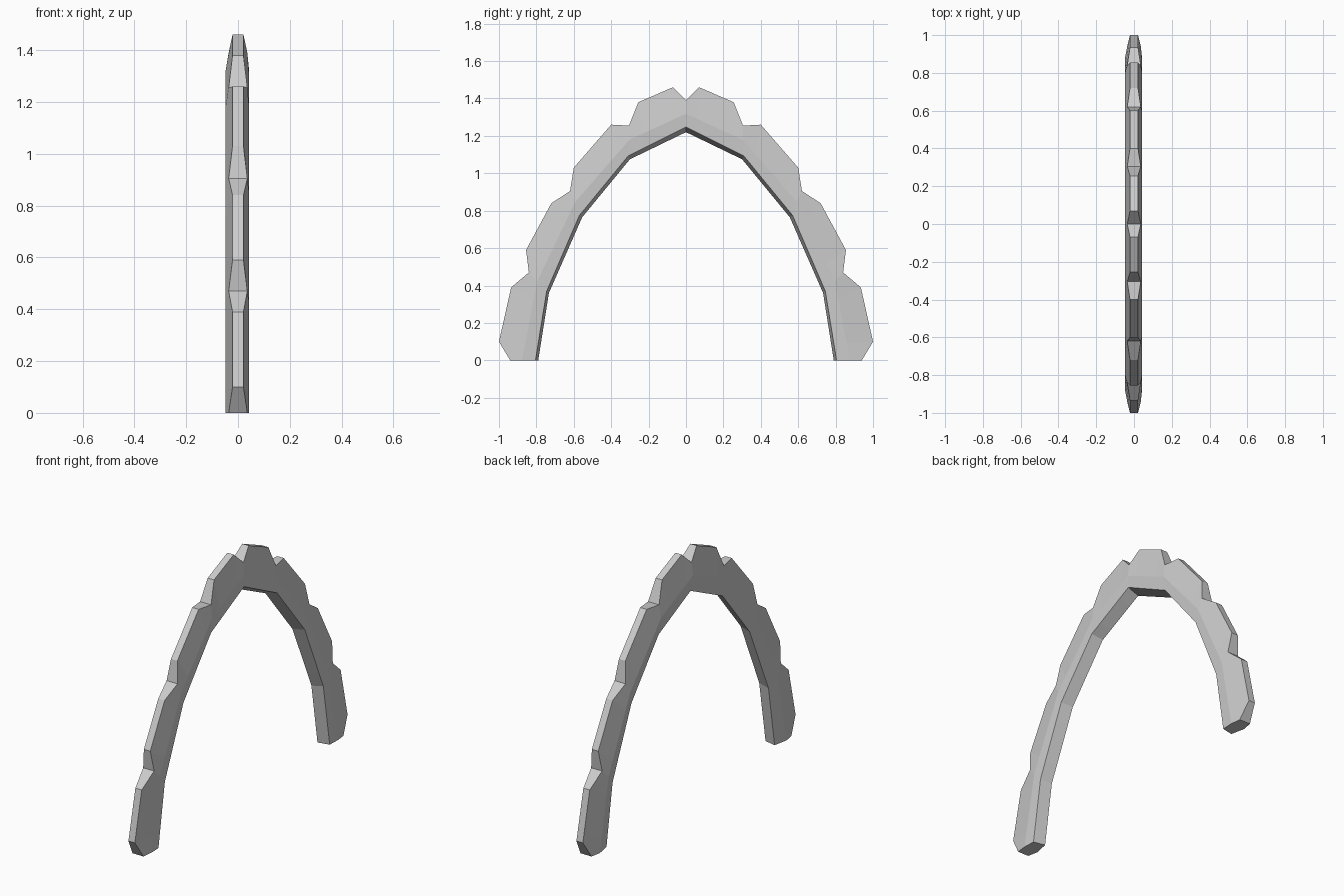
import bpy, bmesh
from mathutils import Vector

if "Cube" in bpy.data.objects:
    bpy.data.objects.remove(bpy.data.objects["Cube"])

# Joints between stone blocks (y, z): inner edge and outer notch, foot to crown
joints = [((0.79, 0.0), (0.94, 0.0)),
          ((0.733, 0.36), (0.84, 0.47)),
          ((0.555, 0.765), (0.62, 0.905)),
          ((0.30, 1.075), (0.305, 1.255)),
          ((0.0, 1.22), (0.0, 1.39))]
# Two bulging outer corners of each block
bumps = [((1.0, 0.10), (0.935, 0.39)),
         ((0.855, 0.59), (0.72, 0.84)),
         ((0.60, 1.03), (0.40, 1.26)),
         ((0.255, 1.38), (0.07, 1.46))]
# Inner edge on the +x side is cut back slightly
inner_back = [(0.805, 0.0), (0.745, 0.37), (0.57, 0.775), (0.31, 1.092), (0.0, 1.247)]


def section(i, t, outer, half):
    """Six-sided ring of the arch, t of the way from joint i to the next."""
    j = min(i + 1, len(joints) - 1)
    mix = lambda a, b: Vector(a).lerp(Vector(b), t)
    low = mix(joints[i][0], joints[j][0])
    high = mix(inner_back[i], inner_back[j])
    notch = mix(joints[i][1], joints[j][1])
    ridge = low.lerp(notch, 0.58)
    return [(-0.030, *low), (0.040, *high), (0.043, *ridge),
            (half, *outer), (-half, *outer), (-0.048, *ridge)]


# Half of the arch, from foot to crown
rings = []
for i, (_, notch) in enumerate(joints):
    rings.append(section(i, 0, notch, 0.036))
    if i < len(bumps):
        rings.append(section(i, 0.22, bumps[i][0], 0.021))
        rings.append(section(i, 0.78, bumps[i][1], 0.021))

bm = bmesh.new()
vr = [[bm.verts.new(p) for p in r] for r in rings]
for a, b in zip(vr, vr[1:]):
    for k in range(6):
        n = (k + 1) % 6
        bm.faces.new((a[k], a[n], b[n], b[k]))
bm.faces.new(vr[0][::-1])
bmesh.ops.recalc_face_normals(bm, faces=bm.faces)
mesh = bpy.data.meshes.new("stone_arch")
bm.to_mesh(mesh)
bm.free()
arch = bpy.data.objects.new("stone_arch", mesh)
bpy.context.collection.objects.link(arch)

# Mirror the second leg
mirror = arch.modifiers.new("mirror", 'MIRROR')
mirror.use_axis = (False, True, False)
mirror.use_clip = True
